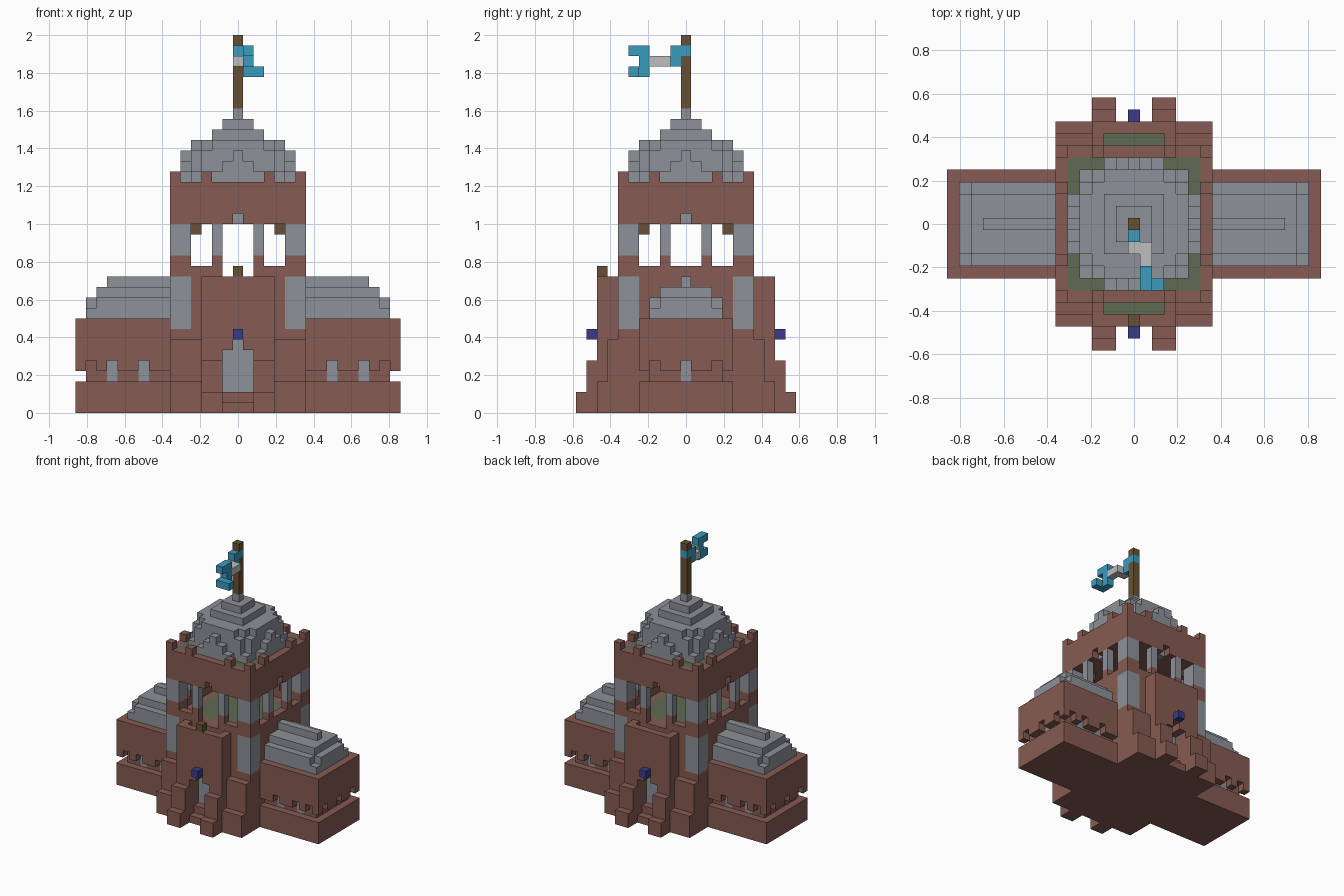
import bpy, bmesh
from mathutils import Vector

cube = bpy.data.objects.get("Cube")
if cube:
    bpy.data.objects.remove(cube)

U = 2 / 36  # edge of one building block

COLOURS = {
    "brick": (.238, .105, .084), "stone": (.266, .283, .314),
    "moss": (.114, .147, .084), "wood": (.141, .08, .032),
    "lamp_blue": (.042, .042, .262), "sky_blue": (.042, .328, .515),
    "pale_cloth": (.515, .515, .525),
}
MATS = {}
for name, rgb in COLOURS.items():
    m = bpy.data.materials.new(name)
    m.use_nodes = True
    m.diffuse_color = (*rgb, 1)
    m.node_tree.nodes["Principled BSDF"].inputs["Base Color"].default_value = (*rgb, 1)
    MATS[name] = m

cells = {}  # block position -> (part, colour)


def span(v):
    return range(v, v + 1) if isinstance(v, int) else range(v[0], v[1] + 1)


def fill(part, colour, xs, ys, zs, mirror=""):
    """Fill an inclusive block range, optionally mirrored in x and y; part None carves."""
    for sx in ((1, -1) if "x" in mirror else (1,)):
        for sy in ((1, -1) if "y" in mirror else (1,)):
            for x in span(xs):
                for y in span(ys):
                    for z in span(zs):
                        p = (x * sx, y * sy, z)
                        if part:
                            cells[p] = (part, colour)
                        else:
                            cells.pop(p, None)


def carve(xs, ys, zs, mirror=""):
    fill(None, None, xs, ys, zs, mirror)


# Side wings with stepped roofs
fill("wings", "brick", (7, 15), (-4, 4), (0, 8), "x")
for z, length, half in ((9, 14, 3), (10, 13, 3), (10, 14, 2), (11, 13, 2), (12, 12, 0)):
    fill("wing_roofs", "stone", (7, length), (-half, half), z, "x")

# Groove around the wings with slit windows
carve((7, 15), 4, 3, "xy")
carve(15, (-4, 4), 3, "x")
for x in (9, 12, 14):
    carve(x, 4, 4, "xy")
for y in (0, 3):
    carve(15, y, 4, "xy")
for x in (9, 12):
    fill("slit_windows", "stone", x, 3, (3, 4), "xy")
fill("slit_windows", "stone", 14, 0, (3, 4), "x")

# Tower base, tapering towards the top
fill("tower_base", "brick", (-6, 6), (-8, 8), (0, 2))
fill("tower_base", "brick", (-6, 6), (-7, 7), (3, 6))
fill("tower_base", "brick", (-6, 6), (-6, 6), (7, 12))
fill("corner_columns", "stone", (5, 6), (5, 6), (8, 12), "xy")
fill("belfry_floor", "moss", (-4, 4), (-4, 4), 12)

# Porches with buttresses, steps, doors and lamps
fill("porches", "brick", (-3, 3), (7, 8), (0, 12), "y")
carve((-2, 2), 7, 12, "y")
fill("porch_floors", "moss", (-2, 2), 7, 11, "y")
fill("buttresses", "brick", (2, 3), 9, (0, 4), "xy")
fill("buttresses", "brick", (2, 3), 10, (0, 1), "xy")
carve((-1, 1), 8, (1, 5), "y")
carve((-1, 1), 7, (2, 5), "y")
carve(0, (7, 8), 6, "y")
fill("doors", "stone", (-1, 1), 6, (2, 5), "y")
fill("doors", "stone", 0, 6, 6, "y")
fill("lamps", "lamp_blue", 0, 9, 7, "y")
fill("porch_post", "wood", 0, -8, 13)

# Open belfry: corner piers, low walls and slender pillars
fill("belfry_piers", "brick", (5, 6), (5, 6), (13, 14), "xy")
fill("belfry_piers", "stone", (5, 6), (5, 6), (15, 17), "xy")
fill("belfry_walls", "brick", (3, 4), 6, 13, "xy")
fill("belfry_walls", "brick", 6, (-4, 4), 13, "x")
for x, y in ((2, 6), (6, 2)):
    fill("belfry_pillars", "brick", x, y, (13, 14), "xy")
    fill("belfry_pillars", "stone", x, y, (15, 17), "xy")
fill("belfry_brackets", "wood", 4, 4, 17, "xy")

# Upper block with small arch niches and battlements
fill("upper_block", "brick", (-6, 6), (-6, 6), (18, 21))
fill("roof_gutter", "moss", (-5, 5), (-5, 5), 21)
carve(0, 6, 18, "y")
carve(6, 0, 18, "x")
fill("arch_niches", "stone", 0, 5, 18, "y")
fill("arch_niches", "stone", 5, 0, 18, "x")
for a in (3, 6):
    fill("battlements", "brick", a, 6, 22, "xy")
    fill("battlements", "brick", 6, a, 22, "xy")

# Dome in round layers
for z, r2 in enumerate((32, 26, 25, 20, 8, 2, 0), start=22):
    for x in range(-5, 6):
        for y in range(-5, 6):
            if x * x + y * y <= r2:
                fill("dome", "stone", x, y, z)

# Flagpole and waving flag
fill("flagpole", "wood", 0, 0, (29, 35))
fill("flag", "sky_blue", 0, (-1, 0), 34)
fill("flag", "sky_blue", 0, -1, 33)
fill("flag", "pale_cloth", (0, 1), -2, 33)
fill("flag", "pale_cloth", 1, -3, 33)
fill("flag", "sky_blue", 1, -4, (32, 34))
fill("flag", "sky_blue", 1, -5, 34)
fill("flag", "sky_blue", (1, 2), -5, 32)


def build(part):
    """Turn the exposed sides of a part's blocks into one mesh."""
    bm = bmesh.new()
    mesh = bpy.data.meshes.new(part)
    slots = []
    for p, (owner, colour) in cells.items():
        if owner != part:
            continue
        if colour not in slots:
            slots.append(colour)
            mesh.materials.append(MATS[colour])
        centre = Vector((p[0], p[1], p[2] + .5))
        for axis in range(3):
            for s in (1, -1):
                n = Vector((0, 0, 0))
                n[axis] = s
                if tuple(int(a + b) for a, b in zip(p, n)) in cells:
                    continue
                t = Vector((n.y, n.z, n.x))
                b = n.cross(t)
                corners = (t + b, b - t, -t - b, t - b)
                f = bm.faces.new([bm.verts.new((centre + (n + c) / 2) * U) for c in corners])
                f.material_index = slots.index(colour)
    bmesh.ops.remove_doubles(bm, verts=bm.verts, dist=U / 100)
    # Merge flat runs of sides into clean panels
    bmesh.ops.dissolve_limit(bm, angle_limit=.01, verts=bm.verts, edges=bm.edges,
                             delimit={"MATERIAL"})
    bm.to_mesh(mesh)
    bm.free()
    bpy.context.collection.objects.link(bpy.data.objects.new(part, mesh))


for part in dict.fromkeys(owner for owner, _ in cells.values()):
    build(part)
